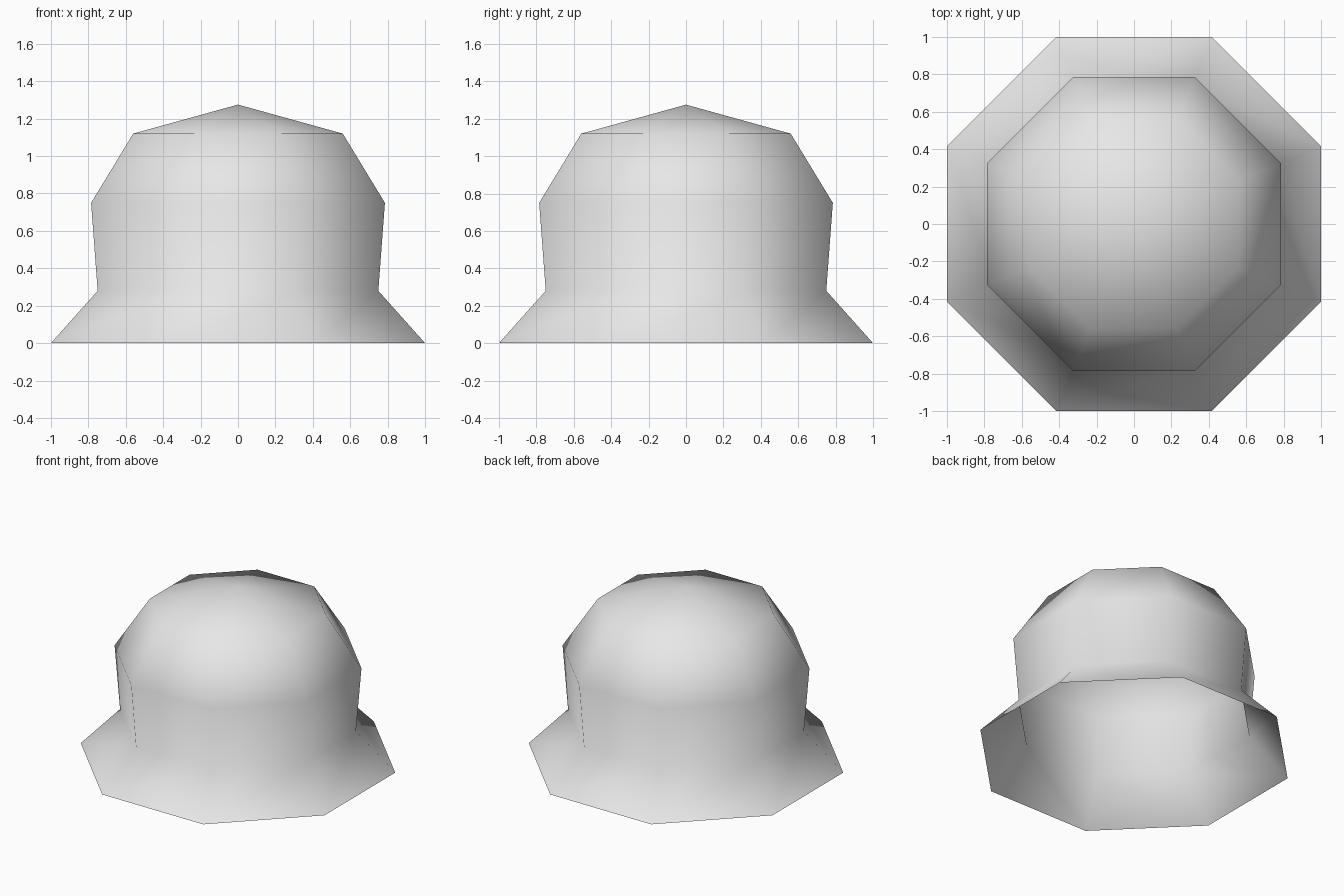
import bpy
import bmesh
from math import cos, sin, pi

SIDES = 8
# Side profile from brim edge to crown: (distance to flat side, height)
PROFILE = [(1.0, 0.0), (0.75, 0.28), (0.785, 0.75), (0.56, 1.12)]
PEAK = 1.275

cube = bpy.data.objects.get("Cube")
if cube:
    bpy.data.objects.remove(cube, do_unlink=True)

# Plain grey cloth
cloth = bpy.data.materials.new("light_grey")
cloth.use_nodes = True
grey = (0.8, 0.8, 0.8, 1.0)
cloth.diffuse_color = grey
cloth.node_tree.nodes["Principled BSDF"].inputs["Base Color"].default_value = grey


def add_ring(bm, apothem, z):
    radius = apothem / cos(pi / SIDES)
    angles = [(i + 0.5) * 2 * pi / SIDES for i in range(SIDES)]
    return [bm.verts.new((radius * cos(a), radius * sin(a), z)) for a in angles]


# Open-bottomed hat shell: flared brim, upright band, domed crown
bm = bmesh.new()
rings = [add_ring(bm, r, z) for r, z in PROFILE]
peak = bm.verts.new((0, 0, PEAK))
for i in range(SIDES):
    j = (i + 1) % SIDES
    for low, high in zip(rings, rings[1:]):
        bm.faces.new((low[i], low[j], high[j], high[i]))
    bm.faces.new((rings[-1][i], rings[-1][j], peak))
for face in bm.faces:
    face.smooth = True

mesh = bpy.data.meshes.new("bucket_hat")
bm.to_mesh(mesh)
bm.free()
mesh.materials.append(cloth)
hat = bpy.data.objects.new("bucket_hat", mesh)
bpy.context.collection.objects.link(hat)
